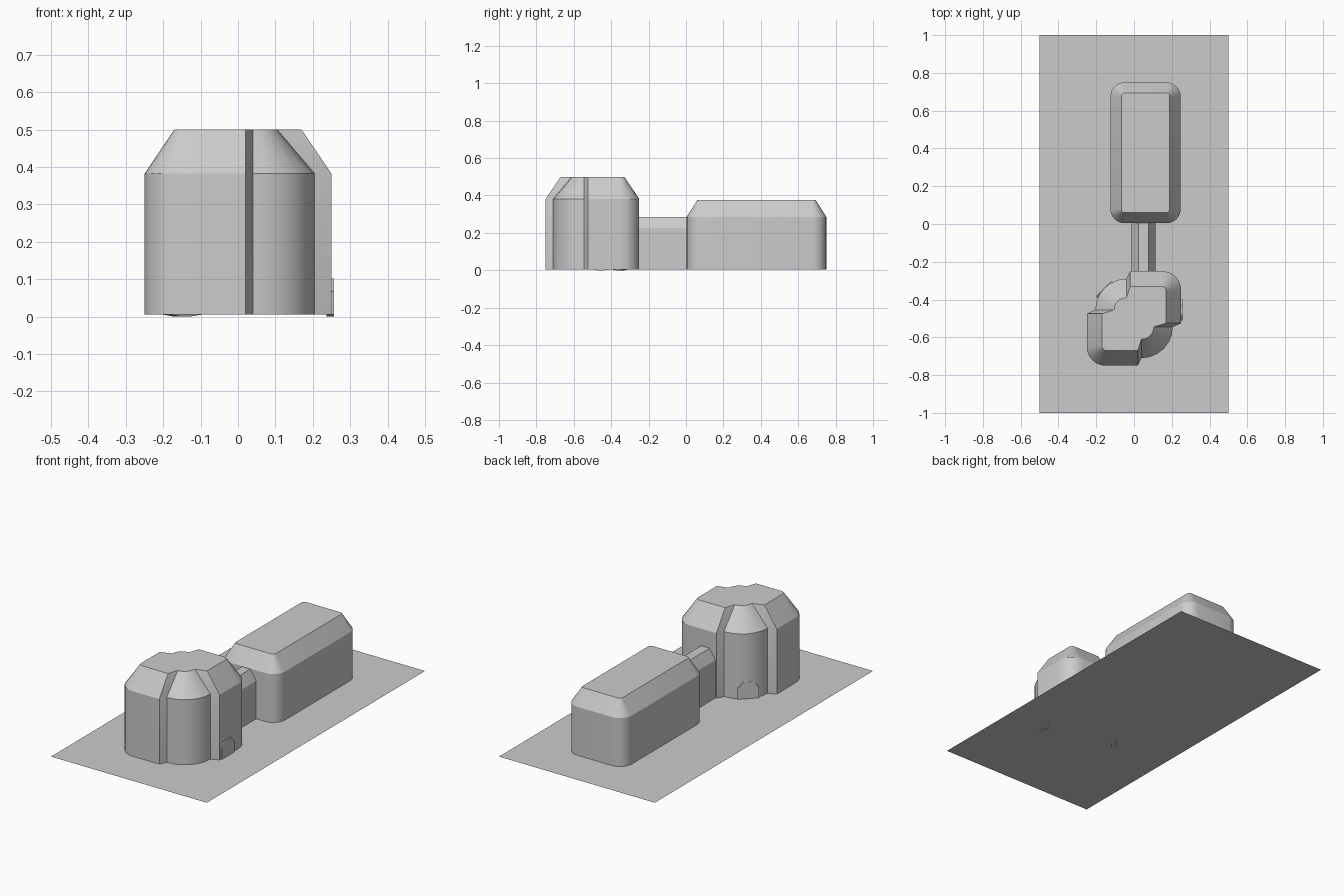
import bpy
import bmesh
from math import sin, cos, pi, radians
from mathutils import Matrix

if "Cube" in bpy.data.objects:
    bpy.data.objects.remove(bpy.data.objects["Cube"])

BASE = 0.005


def arc(cx, cy, r, a0, a1, n=6):
    angles = [radians(a0 + (a1 - a0) * i / n) for i in range(n + 1)]
    return [(cx + r * cos(a), cy + r * sin(a)) for a in angles]


def rounded_rect(cx, cy, hx, hy, r):
    pts = []
    for k, (sx, sy) in enumerate([(1, 1), (-1, 1), (-1, -1), (1, -1)]):
        pts += arc(cx + sx * (hx - r), cy + sy * (hy - r), r, 90 * k, 90 * k + 90)
    return pts


def loft(name, rings, cap_start=False, cap_end=True, matrix=None):
    """Skin a list of matching 3D rings into one object."""
    bm = bmesh.new()
    loops = [[bm.verts.new(p) for p in ring] for ring in rings]
    n = len(loops[0])
    for lo, hi in zip(loops, loops[1:]):
        for i in range(n):
            j = (i + 1) % n
            bm.faces.new((lo[i], lo[j], hi[j], hi[i]))
    if cap_start:
        bm.faces.new(loops[0][::-1])
    if cap_end:
        bm.faces.new(loops[-1])
    if matrix:
        bm.transform(matrix)
    mesh = bpy.data.meshes.new(name)
    bm.to_mesh(mesh)
    bm.free()
    ob = bpy.data.objects.new(name, mesh)
    bpy.context.collection.objects.link(ob)
    bpy.ops.object.select_all(action='DESELECT')
    ob.select_set(True)
    bpy.context.view_layer.objects.active = ob
    bpy.ops.object.shade_smooth_by_angle(angle=radians(20))
    return ob


def building(name, wall, roof, wall_z, roof_z):
    loft(name, [[(x, y, z) for x, y in ring]
                for ring, z in ((wall, BASE), (wall, wall_z), (roof, roof_z))])


# Ground slab
bpy.ops.mesh.primitive_plane_add(size=1, location=(0, 0, BASE))
ground = bpy.context.object
ground.name = "ground_plane"
ground.data.transform(Matrix.Diagonal((1, 2, 1, 1)))

# Long low building with a sloped roof edge
building("long_hall",
         rounded_rect(0.061, 0.377, 0.186, 0.373, 0.075),
         rounded_rect(0.061, 0.377, 0.128, 0.317, 0.017), 0.286, 0.375)


# Tower: two square-cornered lobes and two recessed round lobes
def tower_outline(e, r, round_r):
    half = [(e, -0.025)] + arc(e - r, e - r, r, 0, 90) + [(-0.02, e)]
    half += arc(-0.04, 0.045, round_r, 90, 180)
    full = half + [(-x, -y) for x, y in half]
    return [(x, y - 0.5) for x, y in full]


building("tower", tower_outline(0.25, 0.1, 0.165),
         tower_outline(0.17, 0.025, 0.065), 0.382, 0.5)

# Connecting corridor with chamfered roof
section = [(-0.064, BASE), (0.064, BASE), (0.064, 0.225),
           (0.027, 0.284), (-0.027, 0.284), (-0.064, 0.225)]
loft("corridor", [[(0.05 + x, y, z) for x, z in section] for y in (0.005, -0.25)],
     cap_start=True)

# Arched doors: octagonal panels, pushed outward along local +x
door = [(-0.057, BASE), (-0.015, 0), (0.015, 0), (0.057, BASE),
        (0.057, 0.067), (0.026, 0.102), (-0.026, 0.102), (-0.057, 0.067)]
for name, x, y, angle, depth in (("side_door", 0.257, -0.455, 0, 0.02),
                                 ("rear_door", -0.160, -0.342, 135, 0.03)):
    place = Matrix.Translation((x, y, 0)) @ Matrix.Rotation(radians(angle), 4, 'Z')
    loft(name, [[(d, u, z) for u, z in door] for d in (-depth, 0)],
         cap_start=True, matrix=place)
